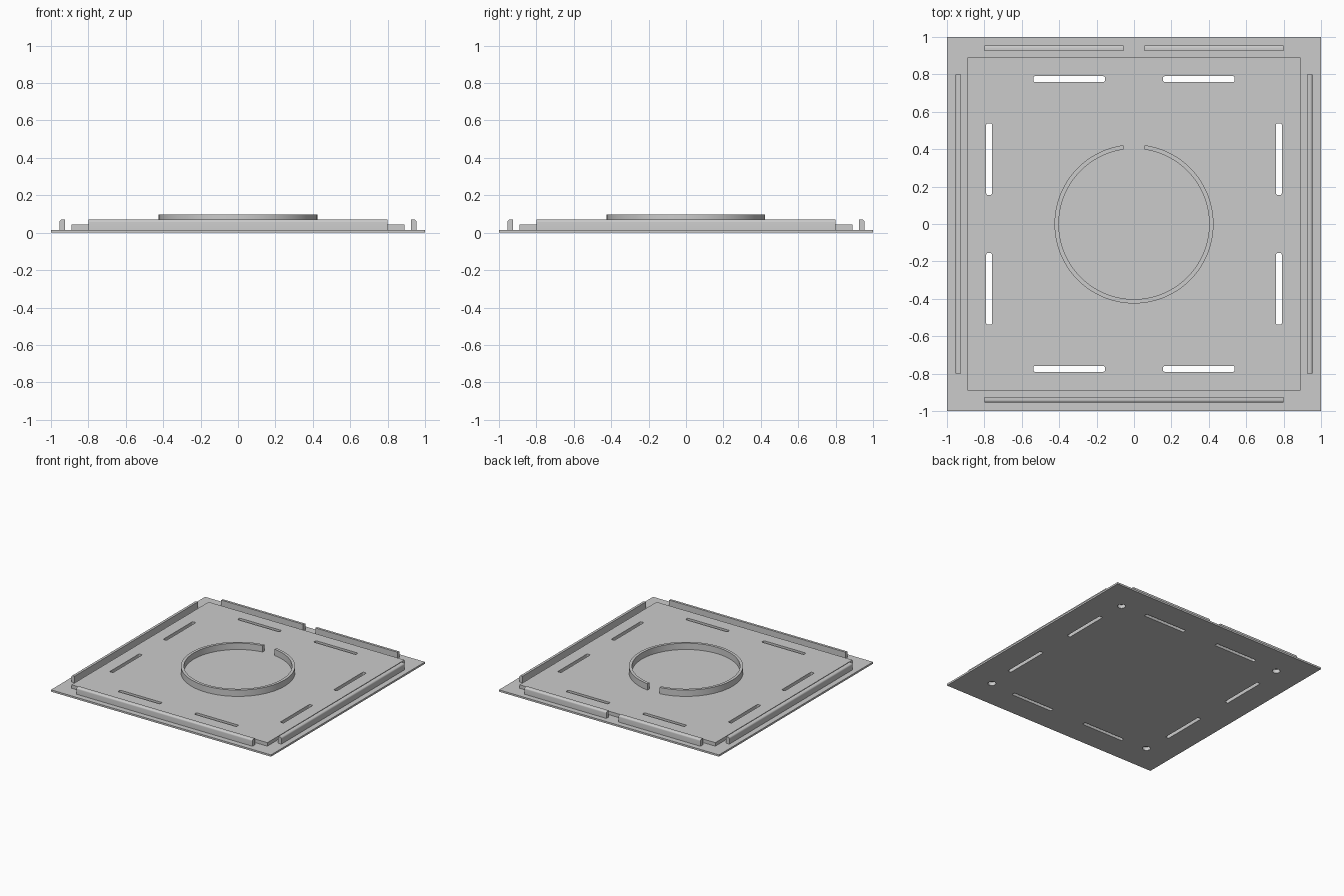
import bpy, bmesh, math
from mathutils import Matrix, Vector

if "Cube" in bpy.data.objects:
    bpy.data.objects.remove(bpy.data.objects["Cube"])

grey = bpy.data.materials.new("plain grey")
grey.diffuse_color = (0.6, 0.6, 0.6, 1)
grey.use_nodes = True
grey.node_tree.nodes["Principled BSDF"].inputs["Base Color"].default_value = grey.diffuse_color


def prism(name, outline, z0, z1, matrix=None):
    """Extrude a closed 2D outline from z0 to z1, then place it."""
    bm = bmesh.new()
    face = bm.faces.new([bm.verts.new((x, y, z0)) for x, y in outline])
    ext = bmesh.ops.extrude_face_region(bm, geom=[face])
    for v in ext["geom"]:
        if isinstance(v, bmesh.types.BMVert):
            v.co.z = z1
    if matrix:
        bm.transform(matrix)
    bmesh.ops.recalc_face_normals(bm, faces=bm.faces)
    mesh = bpy.data.meshes.new(name)
    bm.to_mesh(mesh)
    bm.free()
    mesh.materials.append(grey)
    obj = bpy.data.objects.new(name, mesh)
    bpy.context.collection.objects.link(obj)
    return obj


def arc(cx, cy, r, a0, a1, n):
    return [(cx + r * math.cos(a0 + (a1 - a0) * i / n),
             cy + r * math.sin(a0 + (a1 - a0) * i / n)) for i in range(n + 1)]


def rect(x0, x1, y0, y1):
    return [(x0, y0), (x1, y0), (x1, y1), (x0, y1)]


def round_rect(x0, x1, y0, y1, r):
    q = math.pi / 2
    corners = [(x1 - r, y1 - r), (x0 + r, y1 - r), (x0 + r, y0 + r), (x1 - r, y0 + r)]
    return [p for k, (x, y) in enumerate(corners) for p in arc(x, y, r, k * q, (k + 1) * q, 4)]


def select(obj):
    bpy.ops.object.select_all(action='DESELECT')
    obj.select_set(True)
    bpy.context.view_layer.objects.active = obj


def combine(obj, other, operation):
    """Apply a boolean and remove the helper."""
    select(obj)
    mod = obj.modifiers.new("bool", 'BOOLEAN')
    mod.operation, mod.object, mod.solver = operation, other, 'EXACT'
    bpy.ops.object.modifier_apply(modifier=mod.name)
    bpy.data.objects.remove(other)


def smooth(obj):
    select(obj)
    bpy.ops.object.shade_smooth_by_angle(angle=math.radians(30))


BASE, STEP, RIB, RING = 0.015, 0.044, 0.07, 0.096
GAP = 0.055

# Thin base plate with a raised inner plate
body = prism("base_plate", rect(-1, 1, -1, 1), 0, BASE)
combine(body, prism("raised_plate", rect(-0.89, 0.89, -0.89, 0.89), 0.005, STEP), 'UNION')

# Eight through slots and four blind holes in the underside
for k in range(4):
    turn = Matrix.Rotation(k * math.pi / 2, 4, 'Z')
    for x0, x1 in ((-0.538, -0.156), (0.156, 0.538)):
        slot = prism("slot_cutter", round_rect(x0, x1, 0.76, 0.79, 0.007), -0.1, 0.2, turn)
        combine(body, slot, 'DIFFERENCE')
    circle = arc(0.76, 0.76, 0.03, 0, 2 * math.pi, 32)[:-1]
    combine(body, prism("hole_cutter", circle, -0.1, 0.03, turn), 'DIFFERENCE')
smooth(body)

# Edge ribs: upright profile with a rounded outer top edge
R = 0.014
profile = [(0.925, BASE), (0.955, BASE)] + arc(0.955 - R, RIB - R, R, 0, math.pi / 2, 6) + [(0.925, RIB)]
upright = Matrix.Rotation(math.pi / 2, 4, 'X')
ribs = [("right_rib", 0, -0.8, 0.8), ("back_left_rib", 1, GAP, 0.8), ("back_right_rib", 1, -0.8, -GAP),
        ("left_rib", 2, -0.8, 0.8), ("front_rib", 3, -0.8, 0.8)]
for name, k, a, b in ribs:
    # upright turns the extrusion direction to -y
    smooth(prism(name, profile, -b, -a, Matrix.Rotation(k * math.pi / 2, 4, 'Z') @ upright))

# Central ring with a straight-sided gap at the back
outer, inner = 0.425, 0.402
ao, ai = math.asin(GAP / outer), math.asin(GAP / inner)
h = math.pi / 2
ring = prism("centre_ring",
             arc(0, 0, outer, h + ao, h + 2 * math.pi - ao, 96)
             + arc(0, 0, inner, h + 2 * math.pi - ai, h + ai, 96), STEP, RING)
smooth(ring)
